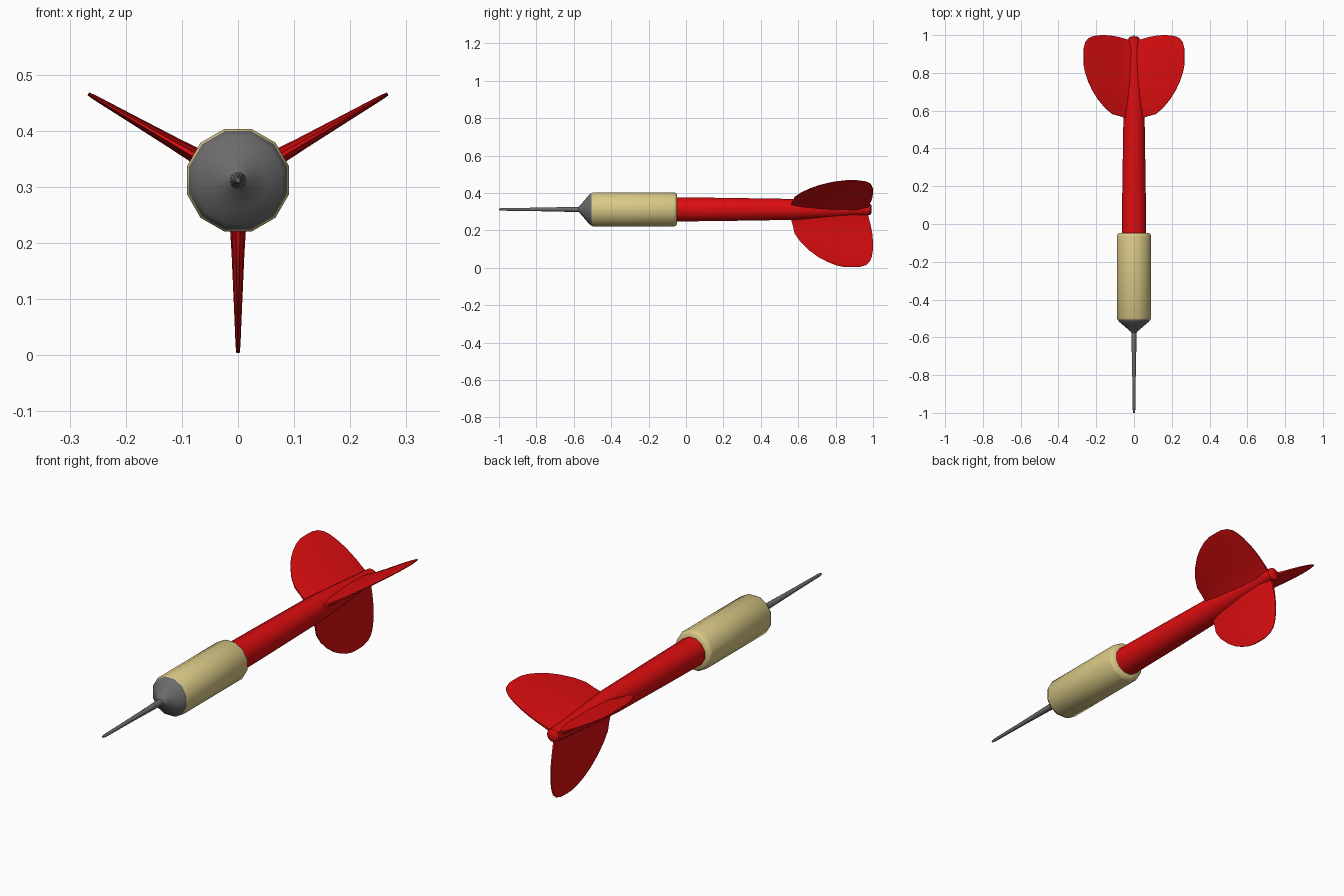
import bpy, bmesh, math
from mathutils import Vector

if "Cube" in bpy.data.objects:
    bpy.data.objects.remove(bpy.data.objects["Cube"])

AXIS_Z = 0.312


def material(name, rgb):
    m = bpy.data.materials.new(name)
    m.diffuse_color = (*rgb, 1)
    m.use_nodes = True
    m.node_tree.nodes["Principled BSDF"].inputs["Base Color"].default_value = m.diffuse_color
    return m


red = material("red plastic", (0.72, 0.004, 0.005))
brass = material("pale brass", (0.69, 0.58, 0.24))
steel = material("dark steel", (0.15, 0.15, 0.15))


def loft(name, rings, mat, angle=40):
    """Skin a list of closed rings, cap both ends and smooth-shade."""
    bm = bmesh.new()
    loops = [[bm.verts.new(p) for p in ring] for ring in rings]
    n = len(loops[0])
    for a, b in zip(loops, loops[1:]):
        for i in range(n):
            bm.faces.new((a[i], a[(i + 1) % n], b[(i + 1) % n], b[i]))
    bm.faces.new(loops[0])
    bm.faces.new(loops[-1])
    bmesh.ops.recalc_face_normals(bm, faces=bm.faces)
    mesh = bpy.data.meshes.new(name)
    bm.to_mesh(mesh)
    bm.free()
    obj = bpy.data.objects.new(name, mesh)
    bpy.context.collection.objects.link(obj)
    mesh.materials.append(mat)
    bpy.ops.object.select_all(action='DESELECT')
    obj.select_set(True)
    bpy.context.view_layer.objects.active = obj
    bpy.ops.object.shade_smooth_by_angle(angle=math.radians(angle))
    return obj


def turned(name, profile, mat, sides=12, angle=40):
    """Turn a (y, radius) profile around the long axis, flats facing up and sideways."""
    rings = []
    for y, r in profile:
        ring = []
        for i in range(sides):
            a = 2 * math.pi * (i + 0.5) / sides
            ring.append((r * math.cos(a), y, AXIS_Z + r * math.sin(a)))
        rings.append(ring)
    return loft(name, rings, mat, angle)


# Steel point with its conical shoulder
turned("needle", [(-1.0, 0.004), (-0.985, 0.007), (-0.78, 0.010), (-0.56, 0.015)], steel)
turned("nose_cone", [(-0.578, 0.012), (-0.57, 0.018), (-0.54, 0.054),
                     (-0.518, 0.081), (-0.505, 0.0905), (-0.49, 0.0905)], steel)

# Brass barrel with softened ends
turned("barrel", [(-0.507, 0.089), (-0.497, 0.0945), (-0.066, 0.0945),
                  (-0.055, 0.091), (-0.047, 0.081)], brass, angle=50)

# Tapered shaft ending in a small knob
turned("shaft", [(-0.06, 0.067), (0.2, 0.064), (0.57, 0.058), (0.75, 0.047),
                 (0.90, 0.036), (0.955, 0.033), (0.985, 0.030), (0.993, 0.02)], red)

# Flight fins: (distance from axis, leading y, trailing y, half thickness)
sections = [(0.02, 0.54, 0.972, 0.026), (0.055, 0.562, 0.98, 0.019),
            (0.09, 0.572, 0.989, 0.014), (0.13, 0.581, 0.996, 0.0115),
            (0.175, 0.613, 1.0, 0.0095), (0.22, 0.66, 0.999, 0.0075),
            (0.255, 0.708, 0.993, 0.006), (0.28, 0.755, 0.982, 0.005),
            (0.298, 0.80, 0.962, 0.004), (0.308, 0.842, 0.928, 0.003)]
for k, label in enumerate(("lower", "upper_right", "upper_left")):
    a = math.radians(-90 + 120 * k)
    out = Vector((math.cos(a), 0, math.sin(a)))
    side = Vector((-math.sin(a), 0, math.cos(a)))
    rings = []
    for r, y0, y1, t in sections:
        half = [(0, 0.25), (0.15, 0.8), (0.5, 1), (0.85, 0.8), (1, 0.25)]
        outline = half + [(u, -v) for u, v in reversed(half)]
        rings.append([out * r + side * (t * v) +
                      Vector((0, y0 + (y1 - y0) * u, AXIS_Z)) for u, v in outline])
    loft(label + "_fin", rings, red, 50)
